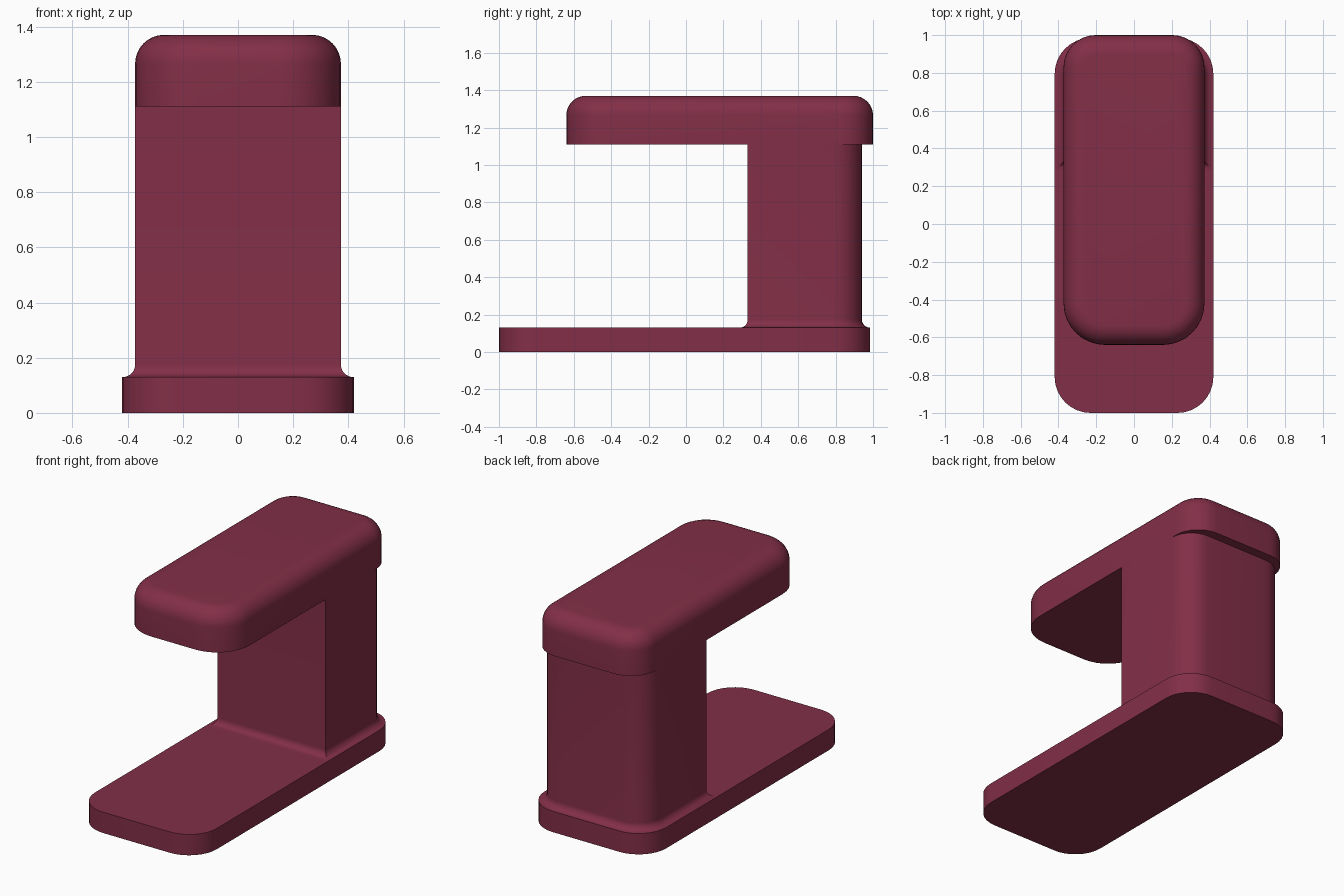
import bpy, bmesh, math

if "Cube" in bpy.data.objects:
    bpy.data.objects.remove(bpy.data.objects["Cube"])

mat = bpy.data.materials.new("dark raspberry")
mat.diffuse_color = (0.225, 0.028, 0.064, 1)
mat.use_nodes = True
mat.node_tree.nodes["Principled BSDF"].inputs["Base Color"].default_value = mat.diffuse_color


def outline(x, y0, y1, r_front, r_back, grow=0.0, n=8):
    """Rounded rectangle, counter-clockwise; zero radius keeps a sharp corner."""
    x, y0, y1 = x + grow, y0 - grow, y1 + grow
    pts = []
    for i, (sx, sy) in enumerate([(1, 1), (-1, 1), (-1, -1), (1, -1)]):
        r = r_back if sy > 0 else r_front
        cy = y1 if sy > 0 else y0
        if r == 0:
            pts.append((sx * x, cy))
            continue
        r += grow
        for k in range(n + 1):
            a = math.pi / 2 * (i + k / n)
            pts.append((sx * (x - r) + r * math.cos(a), cy - sy * r + r * math.sin(a)))
    return pts


def loft(name, shape, levels):
    """Stack offset copies of one outline; levels are (z, grow)."""
    bm = bmesh.new()
    rings = [[bm.verts.new((px, py, z)) for px, py in outline(*shape, grow=g)]
             for z, g in levels]
    n = len(rings[0])
    for a, b in zip(rings, rings[1:]):
        for i in range(n):
            j = (i + 1) % n
            bm.faces.new((a[i], a[j], b[j], b[i]))
    bm.faces.new(rings[0][::-1])
    bm.faces.new(rings[-1])
    me = bpy.data.meshes.new(name)
    bm.to_mesh(me)
    bm.free()
    me.materials.append(mat)
    ob = bpy.data.objects.new(name, me)
    bpy.context.collection.objects.link(ob)
    bpy.ops.object.select_all(action='DESELECT')
    ob.select_set(True)
    bpy.context.view_layer.objects.active = ob
    bpy.ops.object.shade_smooth_by_angle(angle=math.radians(30))
    return ob


steps = [math.pi / 2 * k / 8 for k in range(9)]

# Flat foot plate
loft("base_plate", (0.42, -1.0, 0.985, 0.19, 0.19), [(0, 0), (0.13, 0)])

# Upright with sharp front corners and a flared concave foot
f = 0.044
flare = [(0.13 + f * (1 - math.cos(a)), f * (1 - math.sin(a))) for a in steps]
flare = [(0.13 + f * math.sin(a), f * (1 - math.cos(math.pi / 2 - a))) for a in steps]
flare = [(0.13 + f * (1 - math.cos(a)), f * (1 - math.sin(a))) for a in steps]
loft("upright", (0.373, 0.33, 0.94, 0, 0.15), flare + [(1.12, 0)])

# Overhanging top arm with a rounded upper edge
r = 0.105
loft("top_arm", (0.373, -0.64, 1.0, 0.22, 0.17),
     [(1.11, 0)] + [(1.37 - r + r * math.sin(a), r * (math.cos(a) - 1)) for a in steps])
